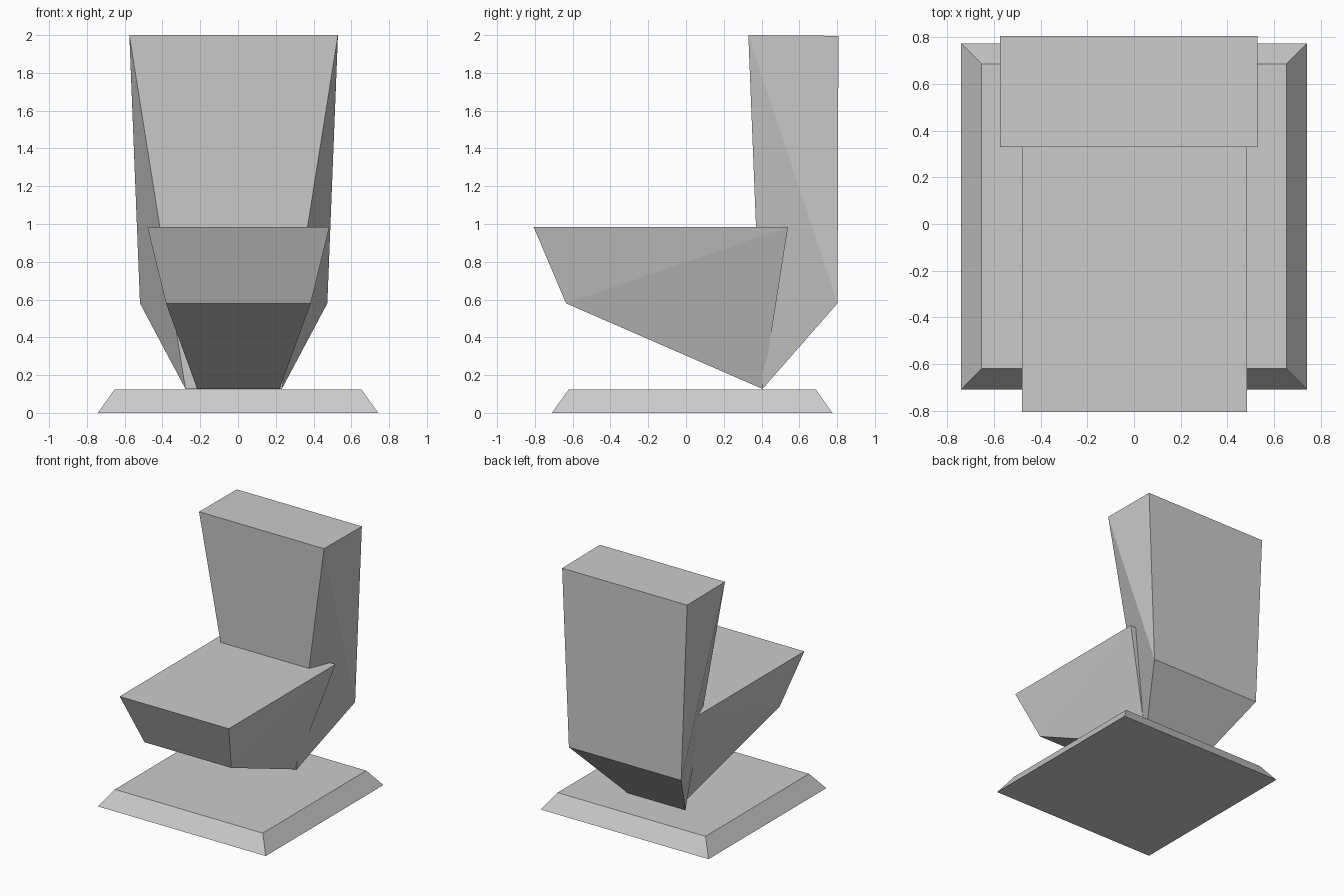
import bpy
import bmesh

cube = bpy.data.objects.get("Cube")
if cube:
    bpy.data.objects.remove(cube, do_unlink=True)

# Single flat colour
grey = bpy.data.materials.new("light_grey")
grey.use_nodes = True
colour = (0.6, 0.6, 0.6, 1)
grey.diffuse_color = colour
grey.node_tree.nodes["Principled BSDF"].inputs["Base Color"].default_value = colour


def block(name, profile, centre_x=0.0):
    """Faceted solid from a side profile of (y, z, half width) points, mirrored in x."""
    bm = bmesh.new()
    for y, z, half in profile:
        for side in (-1, 1):
            bm.verts.new((centre_x + side * half, y, z))
    bmesh.ops.convex_hull(bm, input=bm.verts)
    # Merge the flat triangles back into clean faces
    bmesh.ops.dissolve_limit(bm, angle_limit=0.01, verts=bm.verts, edges=bm.edges)
    bmesh.ops.recalc_face_normals(bm, faces=bm.faces)
    mesh = bpy.data.meshes.new(name)
    bm.to_mesh(mesh)
    bm.free()
    mesh.materials.append(grey)
    obj = bpy.data.objects.new(name, mesh)
    bpy.context.collection.objects.link(obj)
    return obj


# Bevelled floor plate
block("base", [(-0.71, 0, 0.742), (0.775, 0, 0.742),
               (0.687, 0.125, 0.653), (-0.62, 0.125, 0.653)])

# Wedge seat tapering down to the base
block("seat", [(-0.807, 0.985, 0.482), (0.54, 0.985, 0.482),
               (0.405, 0.127, 0.218), (-0.635, 0.58, 0.383)], 0.002)

# Tall backrest, slightly off centre
block("backrest", [(0.33, 2.0, 0.552), (0.807, 1.996, 0.552),
                   (0.802, 0.58, 0.496), (0.405, 0.127, 0.255)], -0.023)
